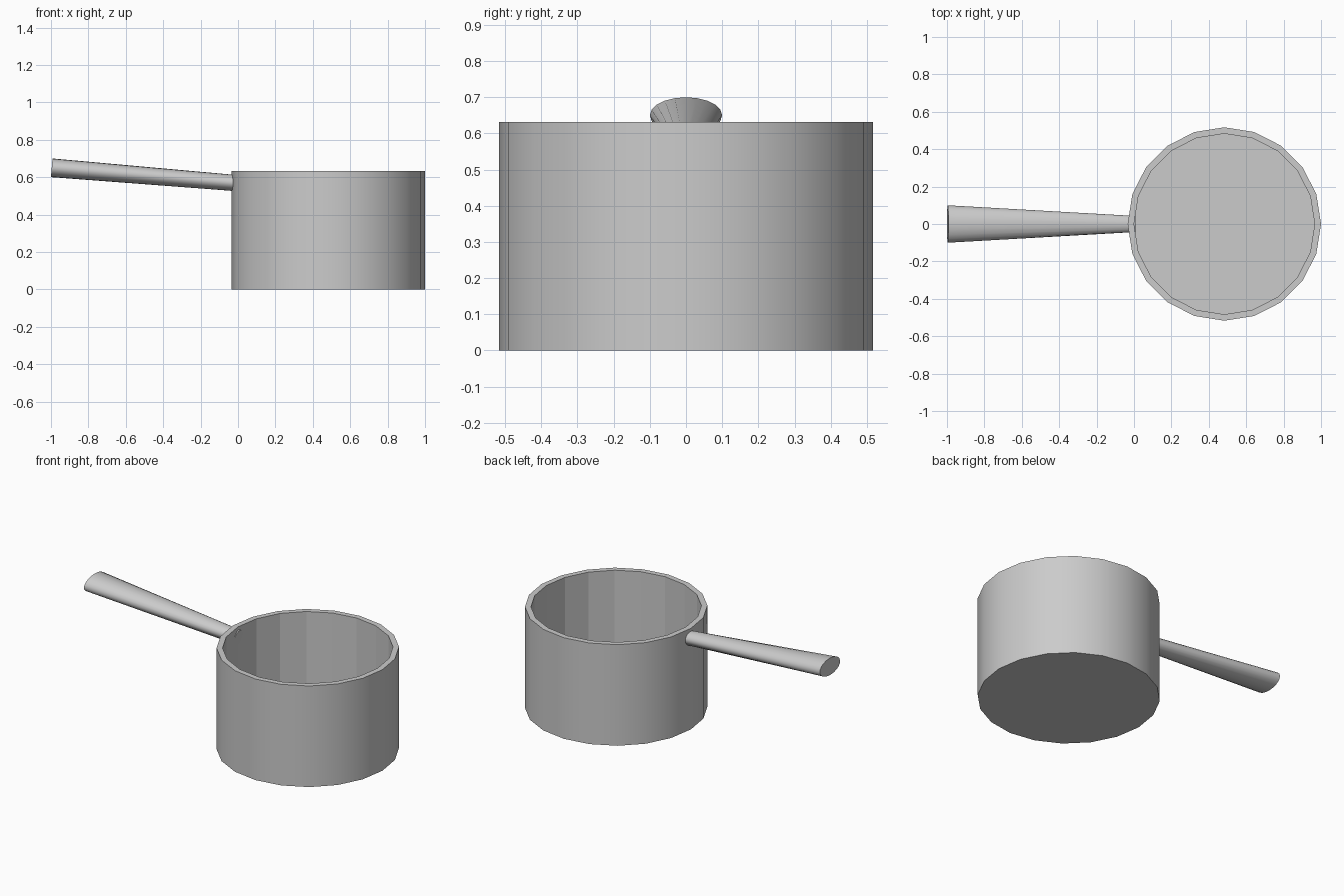
import bpy, bmesh
from math import cos, sin, pi, radians
from mathutils import Vector

if "Cube" in bpy.data.objects:
    bpy.data.objects.remove(bpy.data.objects["Cube"])


def loft(name, rings, smooth_bands):
    """Bridge successive rings of points, cap both ends."""
    bm = bmesh.new()
    loops = [[bm.verts.new(p) for p in ring] for ring in rings]
    n = len(loops[0])
    for band, (a, b) in enumerate(zip(loops, loops[1:])):
        for i in range(n):
            j = (i + 1) % n
            face = bm.faces.new((a[i], a[j], b[j], b[i]))
            face.smooth = band in smooth_bands
    bm.faces.new(loops[0][::-1])
    bm.faces.new(loops[-1])
    bm.normal_update()
    # keep corners crisp
    for e in bm.edges:
        if e.calc_face_angle(0) > radians(40):
            e.smooth = False
    bmesh.ops.recalc_face_normals(bm, faces=bm.faces)
    mesh = bpy.data.meshes.new(name)
    bm.to_mesh(mesh)
    bm.free()
    obj = bpy.data.objects.new(name, mesh)
    bpy.context.collection.objects.link(obj)
    return obj


def ring(centre, u, v, n):
    c, u, v = Vector(centre), Vector(u), Vector(v)
    return [c + u * cos(2 * pi * i / n) + v * sin(2 * pi * i / n) for i in range(n)]


# Pot: 20-sided wall, smooth outside, faceted inside
CX, R_OUT, R_IN, TOP, FLOOR = 0.483, 0.517, 0.483, 0.632, 0.034
profile = [(R_OUT, 0), (R_OUT, TOP), (R_IN, TOP), (R_IN, FLOOR)]
loft("pot", [ring((CX, 0, z), (r, 0, 0), (0, r, 0), 20) for r, z in profile], {0})

# Handle: round at the pot, widening to a flat oval at the tip
tip, root = Vector((-0.996, 0, 0.65)), Vector((0.006, 0, 0.567))
axis = (root - tip).normalized()
up = Vector((0, 1, 0)).cross(axis)
if up.z < 0:
    up = -up
loft("handle", [ring(tip, (0, 0.1, 0), up * 0.05, 20),
                ring(root, (0, 0.043, 0), up * 0.043, 20)], {0})
